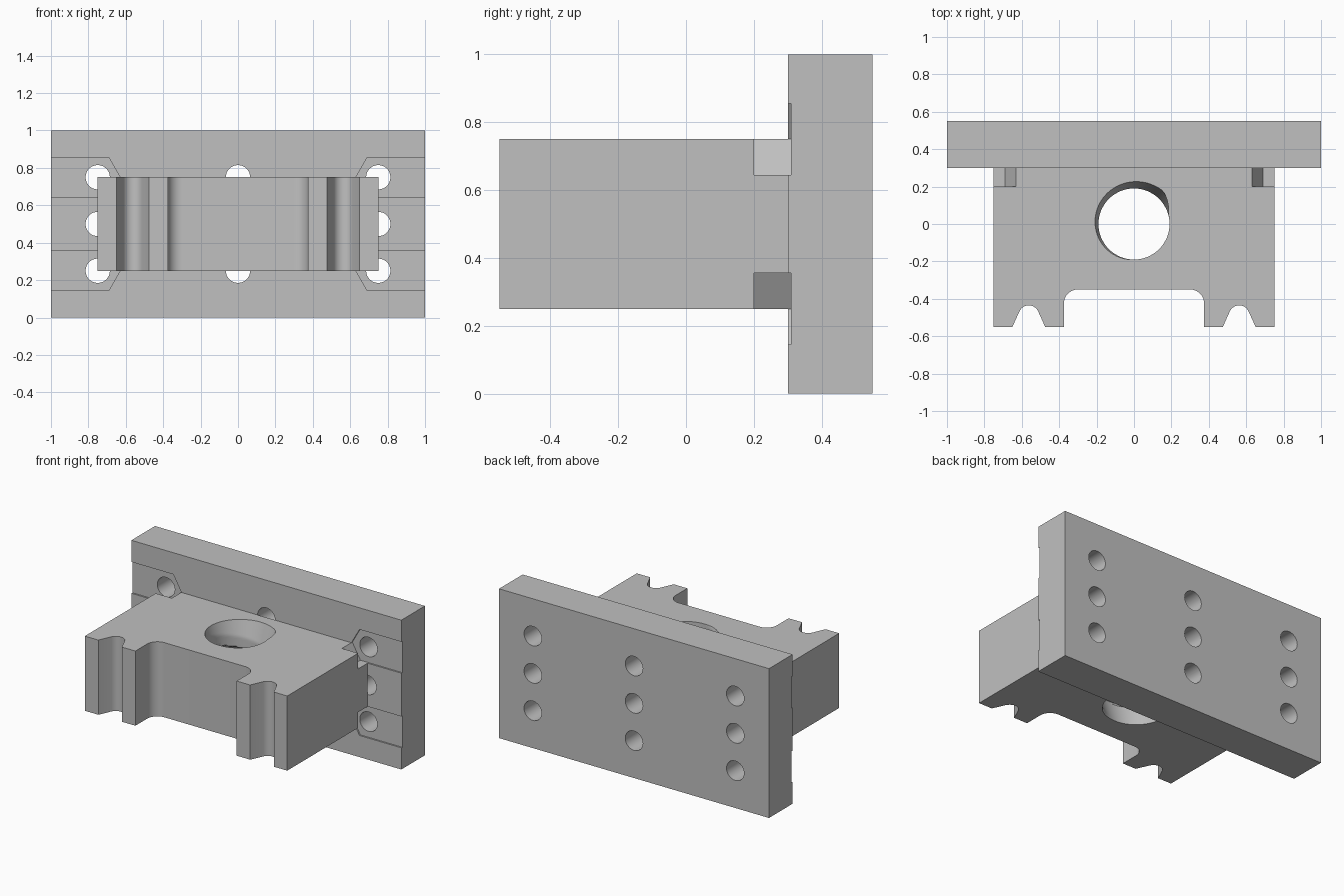
import bpy, bmesh, math
from mathutils import Vector

cube = bpy.data.objects.get("Cube")
if cube:
    bpy.data.objects.remove(cube, do_unlink=True)

grey = bpy.data.materials.new("light grey")
grey.use_nodes = True
grey.diffuse_color = (0.53, 0.53, 0.53, 1)
grey.node_tree.nodes["Principled BSDF"].inputs["Base Color"].default_value = grey.diffuse_color


def finish(name, bm):
    bmesh.ops.recalc_face_normals(bm, faces=bm.faces)
    mesh = bpy.data.meshes.new(name)
    bm.to_mesh(mesh)
    bm.free()
    mesh.materials.append(grey)
    obj = bpy.data.objects.new(name, mesh)
    bpy.context.collection.objects.link(obj)
    return obj


def prism(name, points, direction):
    """Extrude a flat outline of 3D points along a vector."""
    bm = bmesh.new()
    face = bm.faces.new([bm.verts.new(p) for p in points])
    ext = bmesh.ops.extrude_face_region(bm, geom=[face], use_keep_orig=True)
    verts = [g for g in ext["geom"] if isinstance(g, bmesh.types.BMVert)]
    bmesh.ops.translate(bm, verts=verts, vec=Vector(direction))
    return finish(name, bm)


def arc(cx, cy, r, start, end, steps=10):
    angles = [math.radians(start + (end - start) * i / steps) for i in range(steps + 1)]
    return [(cx + r * math.cos(a), cy + r * math.sin(a)) for a in angles]


def cut(target, cutter):
    mod = target.modifiers.new("cut", 'BOOLEAN')
    mod.operation, mod.solver, mod.object = 'DIFFERENCE', 'EXACT', cutter
    bpy.context.view_layer.objects.active = target
    bpy.ops.object.modifier_apply(modifier=mod.name)


def discard(cutter):
    bpy.data.objects.remove(cutter, do_unlink=True)


# Mounting plate
plate = prism("mounting_plate", [(-1, 0.3, 0), (1, 0.3, 0), (1, 0.3, 1), (-1, 0.3, 1)], (0, 0.25, 0))

# Clamp block: half outline with centre recess and rounded V groove, mirrored
half = [(0.375, -0.55), (0.475, -0.55)]
half += arc(0.5625, -0.49, 0.055, 153.4, 26.6)
half += [(0.65, -0.55), (0.75, -0.55), (0.75, 0.3)]
half = arc(0.3, -0.425, 0.075, 90, 0) + half
outline = half + [(-x, y) for x, y in reversed(half)]
block = prism("clamp_block", [(x, y, 0.25) for x, y in outline], (0, 0, 0.5))

# Screw holes through the plate
for x in (-0.75, 0, 0.75):
    for z in (0.25, 0.5, 0.75):
        ring = arc(x, z, 0.065, 0, 360, 32)[:-1]
        cutter = prism("hole_cutter", [(px, 0.2, pz) for px, pz in ring], (0, 0.5, 0))
        cut(plate, cutter)
        discard(cutter)

# Hexagonal nut slots, open at the plate ends
for side in (-1, 1):
    for z in (0.25, 0.75):
        slot = [(1.1, z - 0.105), (1.1, z + 0.105), (0.69, z + 0.105), (0.63, z), (0.69, z - 0.105)]
        cutter = prism("slot_cutter", [(side * x, 0.2, pz) for x, pz in slot], (0, 0.11, 0))
        cut(plate, cutter)
        cut(block, cutter)
        discard(cutter)


# Bore with a shallow helical thread
def thread_radius(u):
    u %= 360
    if 15 <= u < 48:
        return 0.19 + 0.045 * (u - 15) / 33
    if 48 <= u < 270:
        return 0.235 - 0.045 * (u - 48) / 222
    return 0.19


SEGMENTS, LAYERS, PITCH = 64, 48, 0.25
bm = bmesh.new()
rings = []
for layer in range(LAYERS + 1):
    z = 0.2 + 0.6 * layer / LAYERS
    ring = []
    for s in range(SEGMENTS):
        deg = 360 * s / SEGMENTS
        r = thread_radius(deg - 360 * (z - 0.75) / PITCH)
        a = math.radians(deg)
        ring.append(bm.verts.new((r * math.cos(a), r * math.sin(a), z)))
    rings.append(ring)
for low, high in zip(rings, rings[1:]):
    for s in range(SEGMENTS):
        t = (s + 1) % SEGMENTS
        bm.faces.new((low[s], low[t], high[t], high[s]))
bm.faces.new(rings[0])
bm.faces.new(rings[-1])
bmesh.ops.triangulate(bm, faces=bm.faces)
cutter = finish("bore_cutter", bm)
cut(block, cutter)
discard(cutter)

# Smooth the rounded surfaces, keep the machined edges sharp
bpy.ops.object.select_all(action='DESELECT')
for obj in (plate, block):
    obj.select_set(True)
bpy.context.view_layer.objects.active = block
bpy.ops.object.shade_smooth_by_angle(angle=math.radians(25))
